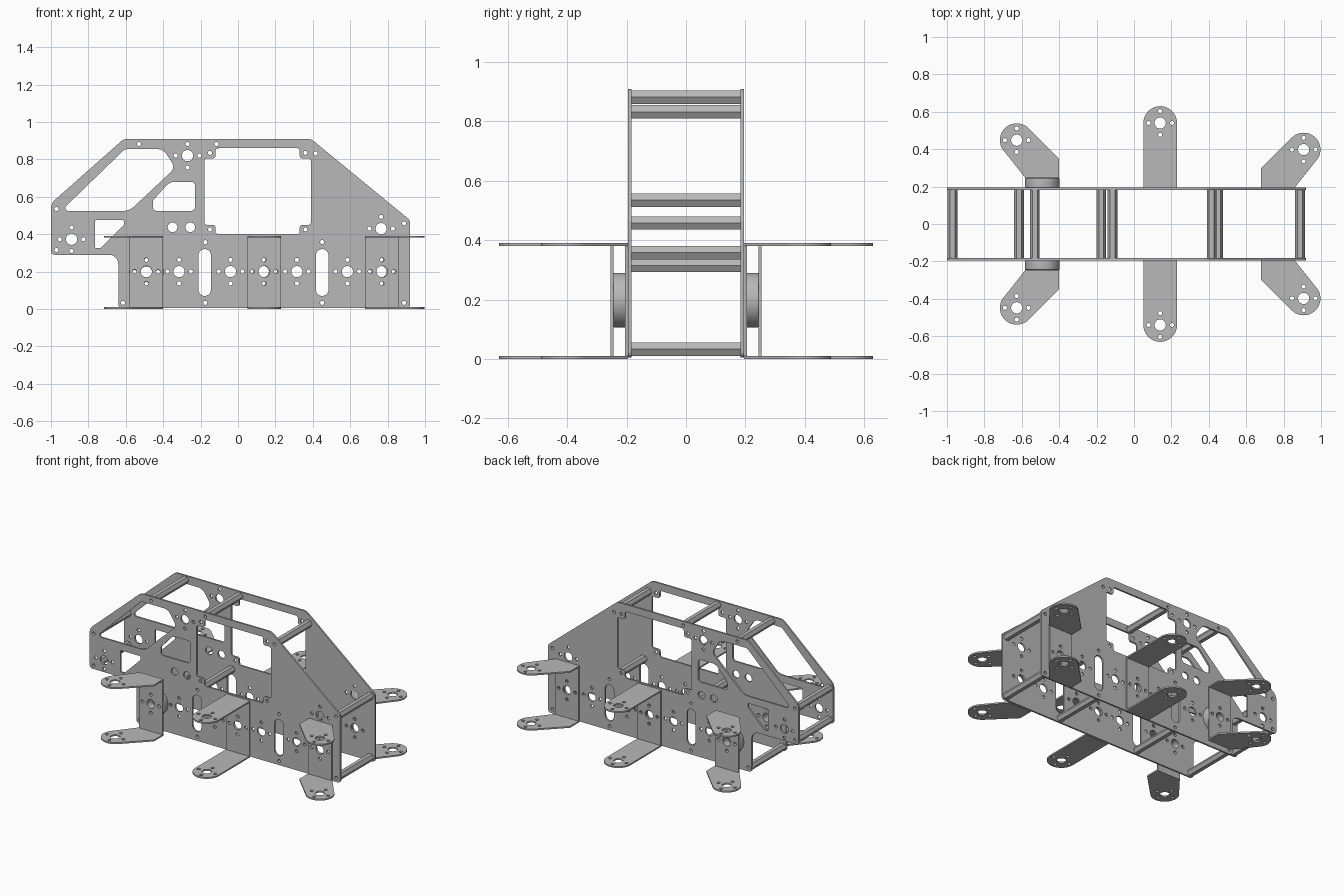
import bpy
import math
from mathutils import Vector

if "Cube" in bpy.data.objects:
    bpy.data.objects.remove(bpy.data.objects["Cube"], do_unlink=True)

metal = bpy.data.materials.new("brushed grey metal")
metal.use_nodes = True
GREY = (0.48, 0.48, 0.48, 1)
metal.diffuse_color = GREY
metal.node_tree.nodes["Principled BSDF"].inputs["Base Color"].default_value = GREY

SMALL, BIG, PITCH = 0.011, 0.03, 0.063
PLATE_Y, SHEET = 0.189, 0.012


def circle(x, y, r, n=24, turn=0.0):
    return [(x + r * math.cos(turn + math.tau * i / n),
             y + r * math.sin(turn + math.tau * i / n)) for i in range(n)]


def hub(x, y):
    """One large hole ringed by four small ones."""
    holes = [circle(x, y, BIG, 32)]
    for dx, dy in ((1, 0), (-1, 0), (0, 1), (0, -1)):
        holes.append(circle(x + dx * PITCH, y + dy * PITCH, SMALL, 16))
    return holes


def rounded(corners, default=0.02, steps=8):
    """Polygon with filleted corners; a corner may carry its own radius."""
    out = []
    for i, c in enumerate(corners):
        p = Vector(c[:2])
        r = c[2] if len(c) > 2 else default
        u = (Vector(corners[i - 1][:2]) - p).normalized()
        v = (Vector(corners[(i + 1) % len(corners)][:2]) - p).normalized()
        half = u.angle(v) / 2
        t = r / math.tan(half)
        centre = p + (u + v).normalized() * (r / math.sin(half))
        a, b = p + u * t - centre, p + v * t - centre
        for k in range(steps + 1):
            out.append(tuple(centre + a.lerp(b, k / steps).normalized() * r))
    return out


def sheet(name, loops, location, thickness, upright=True, bevel=0.0):
    """Extrude an outline with holes into a solid mesh."""
    curve = bpy.data.curves.new(name, "CURVE")
    curve.dimensions = "2D"
    curve.fill_mode = "BOTH"
    curve.extrude = thickness / 2 - bevel
    curve.bevel_depth = bevel
    curve.offset = -bevel
    for loop in loops:
        s = curve.splines.new("POLY")
        s.points.add(len(loop) - 1)
        for point, (x, y) in zip(s.points, loop):
            point.co = (x, y, 0, 1)
        s.use_cyclic_u = True
    curve.materials.append(metal)
    ob = bpy.data.objects.new(name, curve)
    bpy.context.collection.objects.link(ob)
    ob.location = location
    if upright:
        ob.rotation_euler.x = math.pi / 2
    bpy.ops.object.select_all(action="DESELECT")
    ob.select_set(True)
    bpy.context.view_layer.objects.active = ob
    bpy.ops.object.convert(target="MESH")
    bpy.ops.object.shade_smooth_by_angle(angle=math.radians(30))
    return bpy.context.object


# Side plate outline and window cutouts
outline = rounded([(-0.64, 0.005), (0.92, 0.005), (0.92, 0.475, 0.03),
                   (0.39, 0.91, 0.06), (-0.61, 0.91, 0.06), (-1, 0.565, 0.06),
                   (-1, 0.29), (-0.64, 0.29, 0.05)])
cabin_window = rounded([(-0.12, 0.86), (0.33, 0.86), (0.33, 0.805), (0.39, 0.805),
                        (0.39, 0.45), (0.33, 0.45), (0.33, 0.4), (-0.12, 0.4),
                        (-0.12, 0.45), (-0.18, 0.45), (-0.18, 0.805),
                        (-0.12, 0.805)], 0.015)
slanted_window = rounded([(-0.605, 0.855, 0.04), (-0.4, 0.855, 0.06),
                          (-0.335, 0.755, 0.04), (-0.58, 0.525, 0.08),
                          (-0.945, 0.525, 0.015)])
small_window = rounded([(-0.365, 0.68, 0.06), (-0.23, 0.68), (-0.23, 0.525),
                        (-0.455, 0.525), (-0.455, 0.58)])
corner_window = rounded([(-0.765, 0.475), (-0.61, 0.475), (-0.61, 0.45),
                         (-0.735, 0.325), (-0.765, 0.325)], 0.008)
slots = [rounded([(x - 0.033, 0.07), (x + 0.033, 0.07),
                  (x + 0.033, 0.32), (x - 0.033, 0.32)], 0.032) for x in (-0.178, 0.45)]

# Spacer positions, and the tab holes without spacers
spacers = [(-0.53, 0.882), (-0.115, 0.882), (0.415, 0.832), (-0.97, 0.535),
           (0.888, 0.458), (-0.97, 0.315), (-0.175, 0.358), (0.45, 0.358),
           (-0.615, 0.033), (-0.175, 0.033), (0.45, 0.033), (0.888, 0.033)]
tab_holes = [(x, z) for x in (-0.15, 0.36) for z in (0.425, 0.835)]
hubs = [(-0.27, 0.82), (-0.89, 0.373), (0.765, 0.43)]
hubs += [(x, 0.2) for x in (-0.49, -0.315, -0.04, 0.135, 0.315, 0.585, 0.765)]

cutouts = [cabin_window, slanted_window, small_window, corner_window] + slots
cutouts += [circle(x, z, SMALL, 16) for x, z in spacers + tab_holes]
cutouts += [circle(x, 0.437, 0.026) for x in (-0.35, -0.255)]
for x, z in hubs:
    cutouts += hub(x, z)

for side, label in ((-1, "front"), (1, "back")):
    sheet(label + "_side_plate", [outline] + cutouts, (0, side * PLATE_Y, 0), SHEET)

# Hexagonal spacers joining the plates
for x, z in spacers:
    sheet("hex_spacer", [circle(0, 0, 0.026, 6), circle(0, 0, SMALL, 16)],
          (x, 0, z), 2 * PLATE_Y - SHEET)


def flange_loops(x, base, tip, side):
    """Arm from the web to a round end, straight or turned 45 degrees."""
    tx, ty = tip
    w = 0.09
    lean = 0 if abs(tx - x) < 0.01 else math.copysign(1, tx - x)
    mid = math.pi / 2 - lean * math.pi / 4
    cap = [(tx + w * math.cos(mid + a), ty + w * math.sin(mid + a))
           for a in (math.pi * (i / 24 - 0.5) for i in range(25))]
    loop = [(x - w, base), (x + w, base)]
    if lean < 0:
        loop.append((x + w, cap[0][1] - (x + w - cap[0][0])))
    loop += cap
    if lean > 0:
        loop.append((x - w, cap[-1][1] - (cap[-1][0] - x + w)))
    return [[(px, side * py) for px, py in l] for l in [loop] + hub(tx, ty)]


# Channel brackets: upright web with two arms
HEIGHT, THIN = 0.391, 0.01
brackets = [("left", 0.77, 0.195, (0.907, 0.398)),
            ("middle", 0.14, 0.195, (0.14, 0.54)),
            ("right", -0.49, 0.245, (-0.627, 0.448))]
for side, row in ((-1, "front"), (1, "back")):
    for label, x, base, tip in brackets:
        name = row + "_" + label + "_bracket"
        web = [(x - 0.09, 0), (x + 0.09, 0), (x + 0.09, HEIGHT), (x - 0.09, HEIGHT)]
        sheet(name + "_web", [web] + hub(x, 0.2), (0, side * (base + THIN / 2), 0), THIN)
        for z, level in ((THIN / 2, "lower"), (HEIGHT - THIN / 2, "upper")):
            sheet(name + "_" + level + "_arm", flange_loops(x, base, tip, side),
                  (0, 0, z), THIN, upright=False)
    # Round spacer behind the offset bracket
    sheet(row + "_round_spacer", [circle(0, 0, 0.092, 48)] + hub(0, 0),
          (-0.49, side * 0.22, 0.198), 0.05, bevel=0.004)
